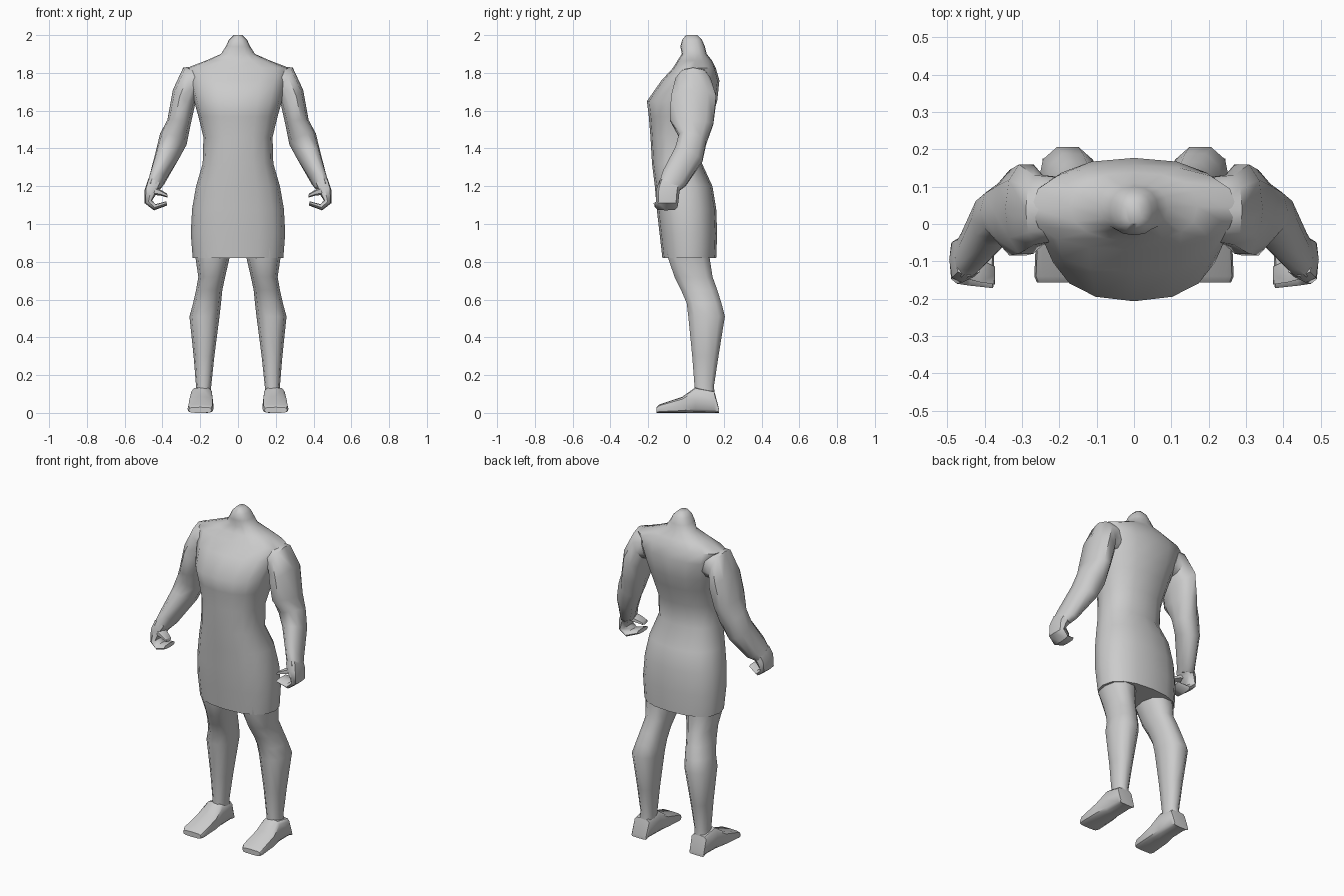
import bpy, bmesh, math
from mathutils import Vector

skin = bpy.data.materials.new("plain grey")
skin.diffuse_color = (0.6, 0.6, 0.6, 1)


def power(value, exponent):
    return math.copysign(abs(value) ** exponent, value)


def loft(name, rings, sides, exponent=1.0, mirrored=False, angle=50):
    """Skin rings of (centre, half-axis u, half-axis v) and cap both ends."""
    bm = bmesh.new()
    loops = []
    for centre, u, v in rings:
        loop = []
        for i in range(sides):
            a = 2 * math.pi * i / sides
            p = centre + u * power(math.cos(a), exponent) + v * power(math.sin(a), exponent)
            loop.append(bm.verts.new(p))
        loops.append(loop)
    for a, b in zip(loops, loops[1:]):
        for i in range(sides):
            j = (i + 1) % sides
            bm.faces.new((a[i], a[j], b[j], b[i]))
    bm.faces.new(loops[0])
    bm.faces.new(loops[-1])
    bmesh.ops.recalc_face_normals(bm, faces=bm.faces)
    mesh = bpy.data.meshes.new(name)
    bm.to_mesh(mesh)
    bm.free()
    mesh.materials.append(skin)
    obj = bpy.data.objects.new(name, mesh)
    bpy.context.collection.objects.link(obj)
    bpy.context.view_layer.objects.active = obj
    obj.select_set(True)
    bpy.ops.object.shade_smooth_by_angle(angle=math.radians(angle))
    obj.select_set(False)
    if mirrored:
        obj.modifiers.new("Mirror", 'MIRROR')
    return obj


def level(z, x0, x1, y0, y1):
    """Horizontal ring."""
    return (Vector(((x0 + x1) / 2, (y0 + y1) / 2, z)),
            Vector(((x1 - x0) / 2, 0, 0)), Vector((0, (y1 - y0) / 2, 0)))


def slanted(ix, iz, ox, oz, y0, y1, drop=0.0):
    """Ring from its inner and outer points, its depth, and the drop at the back."""
    return (Vector(((ix + ox) / 2, (y0 + y1) / 2, (iz + oz) / 2)),
            Vector(((ox - ix) / 2, 0, (oz - iz) / 2)),
            Vector((0, (y1 - y0) / 2, -drop)))


def upright(y, x0, x1, z0, z1):
    """Ring facing forward."""
    return (Vector(((x0 + x1) / 2, y, (z0 + z1) / 2)),
            Vector(((x1 - x0) / 2, 0, 0)), Vector((0, 0, (z1 - z0) / 2)))


# Torso with skirt and neck: height, half width, front, back
torso = [(0.82, .24, -.125, .16), (0.95, .25, -.14, .165), (1.08, .243, -.155, .16),
         (1.20, .222, -.165, .14), (1.32, .187, -.18, .085), (1.46, .183, -.188, .105),
         (1.57, .21, -.197, .14), (1.65, .232, -.207, .165), (1.76, .26, -.13, .177),
         (1.825, .275, -.07, .158), (1.865, .17, -.045, .138), (1.90, .09, -.022, .11),
         (1.94, .065, -.03, .10), (1.975, .048, -.02, .085), (2.0, .022, .0, .06)]
loft("torso", [level(z, -w, w, f, b) for z, w, f, b in torso], 16, 0.85)

# Legs
legs = [(0.95, .03, .23, -.11, .13), (0.82, .045, .225, -.10, .13), (0.72, .068, .21, -.065, .145),
        (0.65, .083, .222, -.03, .17), (0.58, .09, .238, .0, .192), (0.51, .098, .257, .008, .21),
        (0.30, .125, .235, .03, .175), (0.14, .142, .222, .043, .15), (0.05, .142, .235, .04, .16)]
loft("leg", [level(*r) for r in legs], 10, 0.85, True)

# Feet, from heel to toe
feet = [(.175, .145, .245, 0, .02), (.15, .14, .245, 0, .115), (.05, .135, .25, 0, .135),
        (-.02, .13, .262, 0, .085), (-.14, .13, .267, 0, .045), (-.157, .14, .26, 0, .03)]
loft("foot", [upright(*r) for r in feet], 12, 0.5, True, 40)

# Arms, from shoulder to wrist
arms = [(.18, 1.66, .23, 1.835, -.05, .13), (.222, 1.66, .29, 1.828, -.06, .135),
        (.232, 1.61, .345, 1.71, -.085, .165), (.25, 1.53, .374, 1.55, -.09, .15, .01),
        (.272, 1.42, .412, 1.48, -.04, .11, .02), (.31, 1.35, .435, 1.385, -.06, .09, .035),
        (.385, 1.23, .47, 1.25, -.125, -.0, .04), (.41, 1.19, .488, 1.20, -.145, -.035, .02)]
loft("arm", [slanted(*r) for r in arms], 10, 0.9, True)

# Half-closed hands curling inward
hands = [(.405, 1.20, .48, 1.225, -.14, -.03, .02), (.425, 1.17, .495, 1.18, -.157, -.035, .01),
         (.455, 1.125, .494, 1.11, -.16, -.04), (.437, 1.105, .445, 1.072, -.165, -.045),
         (.38, 1.12, .375, 1.098, -.172, -.07)]
loft("hand", [slanted(*r) for r in hands], 8, 0.7, True)

# Thumbs
thumbs = [(.455, 1.155, .45, 1.20, -.15, -.08), (.41, 1.15, .415, 1.185, -.16, -.09),
          (.372, 1.14, .375, 1.16, -.165, -.11)]
loft("thumb", [slanted(*r) for r in thumbs], 6, 0.9, True)
